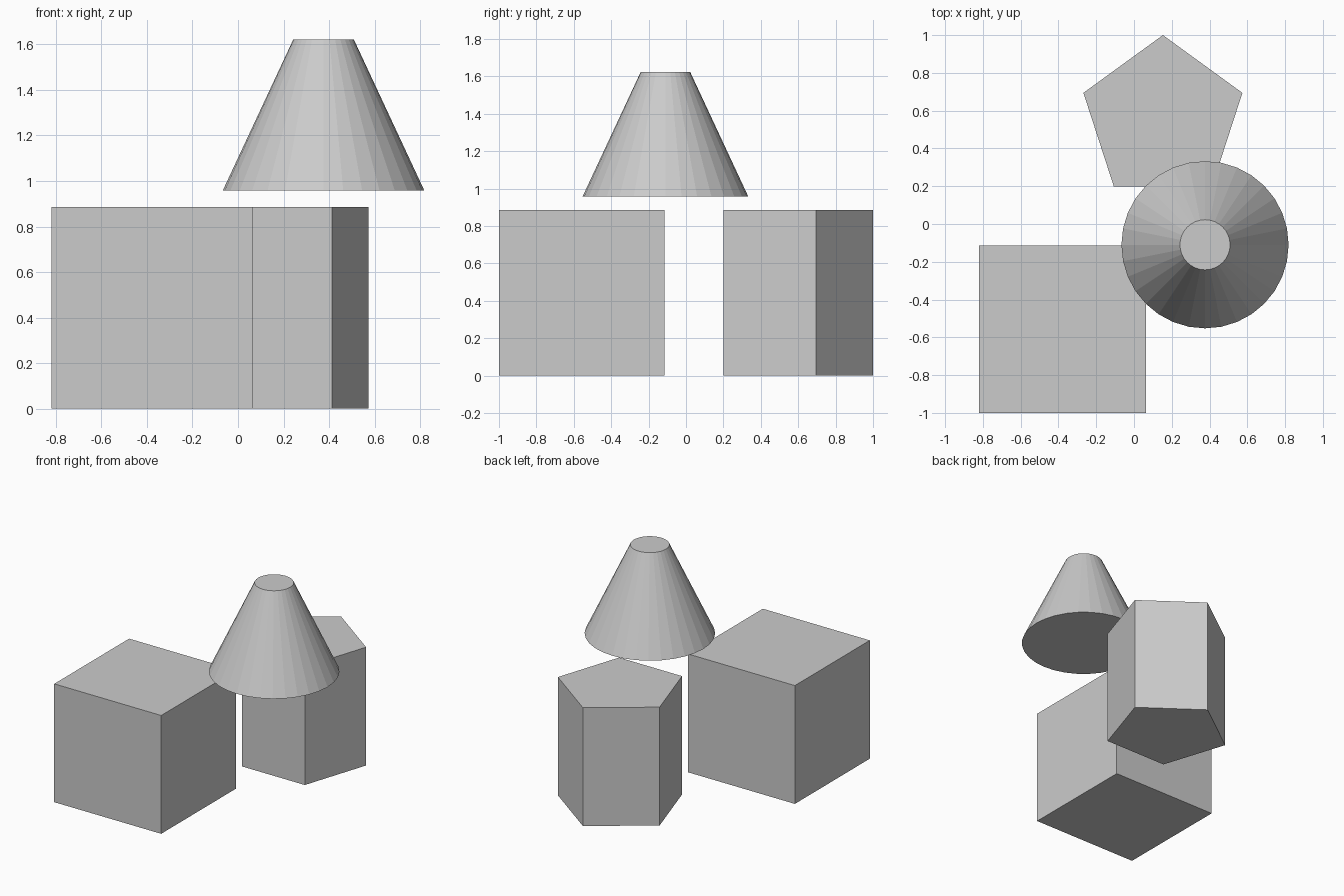
import bpy

if "Cube" in bpy.data.objects:
    bpy.data.objects.remove(bpy.data.objects["Cube"])

SIZE = 0.885          # shared width of all three solids
R = SIZE / 2

# Cube block on the ground
bpy.ops.mesh.primitive_cube_add(size=SIZE, location=(-0.378, -0.5575, R))
bpy.context.object.name = "cube_block"

# Pentagonal prism on the ground, one corner pointing to the back
bpy.ops.mesh.primitive_cylinder_add(vertices=5, radius=R, depth=SIZE,
                                    location=(0.153, 0.5575, R))
bpy.context.object.name = "pentagon_prism"

# Truncated cone floating above the other two
CONE_BASE, CONE_HEIGHT = 0.959, 0.75 * SIZE
bpy.ops.mesh.primitive_cone_add(vertices=32, radius1=R, radius2=0.3 * R,
                                depth=CONE_HEIGHT,
                                location=(0.376, -0.11, CONE_BASE + CONE_HEIGHT / 2))
bpy.context.object.name = "truncated_cone"
